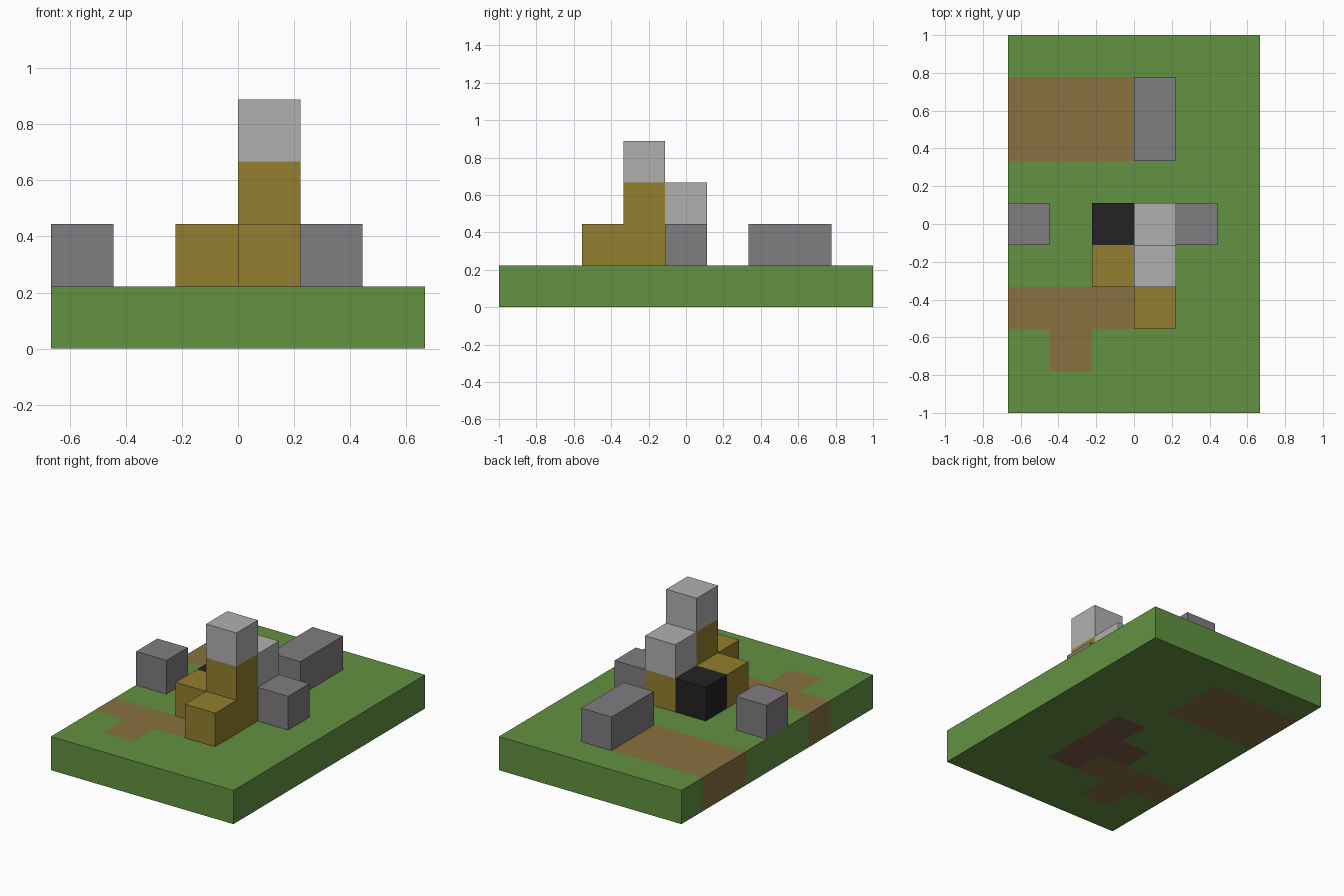
import bpy, bmesh
from mathutils import Vector

U = 2 / 9  # edge of one block

default = bpy.data.objects.get("Cube")
if default:
    bpy.data.objects.remove(default, do_unlink=True)


def linear(v):
    v /= 255
    return v / 12.92 if v <= 0.04045 else ((v + 0.055) / 1.055) ** 2.4


def material(name, *rgb):
    m = bpy.data.materials.new(name)
    color = [linear(c) for c in rgb] + [1]
    m.diffuse_color = color
    m.use_nodes = True
    bsdf = next(n for n in m.node_tree.nodes if n.type == "BSDF_PRINCIPLED")
    bsdf.inputs["Base Color"].default_value = color
    bsdf.inputs["Roughness"].default_value = 0.9
    return m


grass = material("grass_green", 98, 146, 65)
dirt = material("dirt_brown", 136, 113, 65)
soil = material("dark_soil", 122, 92, 70)
timber = material("timber_ochre", 147, 127, 46)
stone = material("stone_grey", 128, 125, 128)
pale = material("pale_grey", 176, 176, 176)
black = material("black", 35, 35, 35)


def box(name, lo, hi, mats, paint=None, cuts=()):
    """Box between two corners in block units, cut by planes and painted by a rule."""
    lo, hi = Vector(lo) * U, Vector(hi) * U
    bm = bmesh.new()
    bmesh.ops.create_cube(bm, size=1)
    for v in bm.verts:
        v.co = (lo + hi) / 2 + v.co * (hi - lo)
    for axis, value in cuts:
        normal = Vector((axis == 0, axis == 1, 0))
        bmesh.ops.bisect_plane(bm, geom=bm.verts[:] + bm.edges[:] + bm.faces[:],
                               plane_co=normal * value * U, plane_no=normal)
    if paint:
        bm.normal_update()
        for f in bm.faces:
            # sample just inside the face so the sides follow their own cell
            p = f.calc_center_median() / U - f.normal * 0.1
            f.material_index = paint(p.x, p.y)
    mesh = bpy.data.meshes.new(name)
    bm.to_mesh(mesh)
    bm.free()
    for m in mats:
        mesh.materials.append(m)
    obj = bpy.data.objects.new(name, mesh)
    bpy.context.collection.objects.link(obj)


# Ground slab: grass, dirt paths and soil beneath the building
PATHS = [(-3, 0, 1.5, 3.5), (-3, 0, -2.5, -1.5), (-2, -1, -3.5, -2.5)]
FOOTING = [(0, 1, -2.5, 0.5), (-1, 0, -1.5, -0.5)]


def ground_paint(x, y):
    def inside(areas):
        return any(a < x < b and c < y < d for a, b, c, d in areas)
    return 1 if inside(PATHS) else 2 if inside(FOOTING) else 0


grid = [(0, x) for x in range(-2, 3)] + [(1, y - 3.5) for y in range(8)]
box("ground", (-3, -4.5, 0), (3, 4.5, 1), [grass, dirt, soil], ground_paint, grid)

# Timber building
box("front_timber_block", (0, -2.5, 1), (1, -1.5, 2), [timber])
box("side_timber_block", (-1, -1.5, 1), (0, -0.5, 2), [timber])
box("tower_body", (0, -1.5, 1), (1, -0.5, 3), [timber])
box("rear_timber_block", (0, -0.5, 1), (1, 0.5, 2), [timber])

# Pale roof blocks
box("tower_roof", (0, -1.5, 3), (1, -0.5, 4), [pale])
box("rear_roof", (0, -0.5, 2), (1, 0.5, 3), [pale])

# Black block and stones
box("black_block", (-1, -0.5, 1), (0, 0.5, 2), [black])
box("right_stone", (-3, -0.5, 1), (-2, 0.5, 2), [stone])
box("left_stone", (1, -0.5, 1), (2, 0.5, 2), [stone])
box("back_stone", (0, 1.5, 1), (1, 3.5, 2), [stone])
